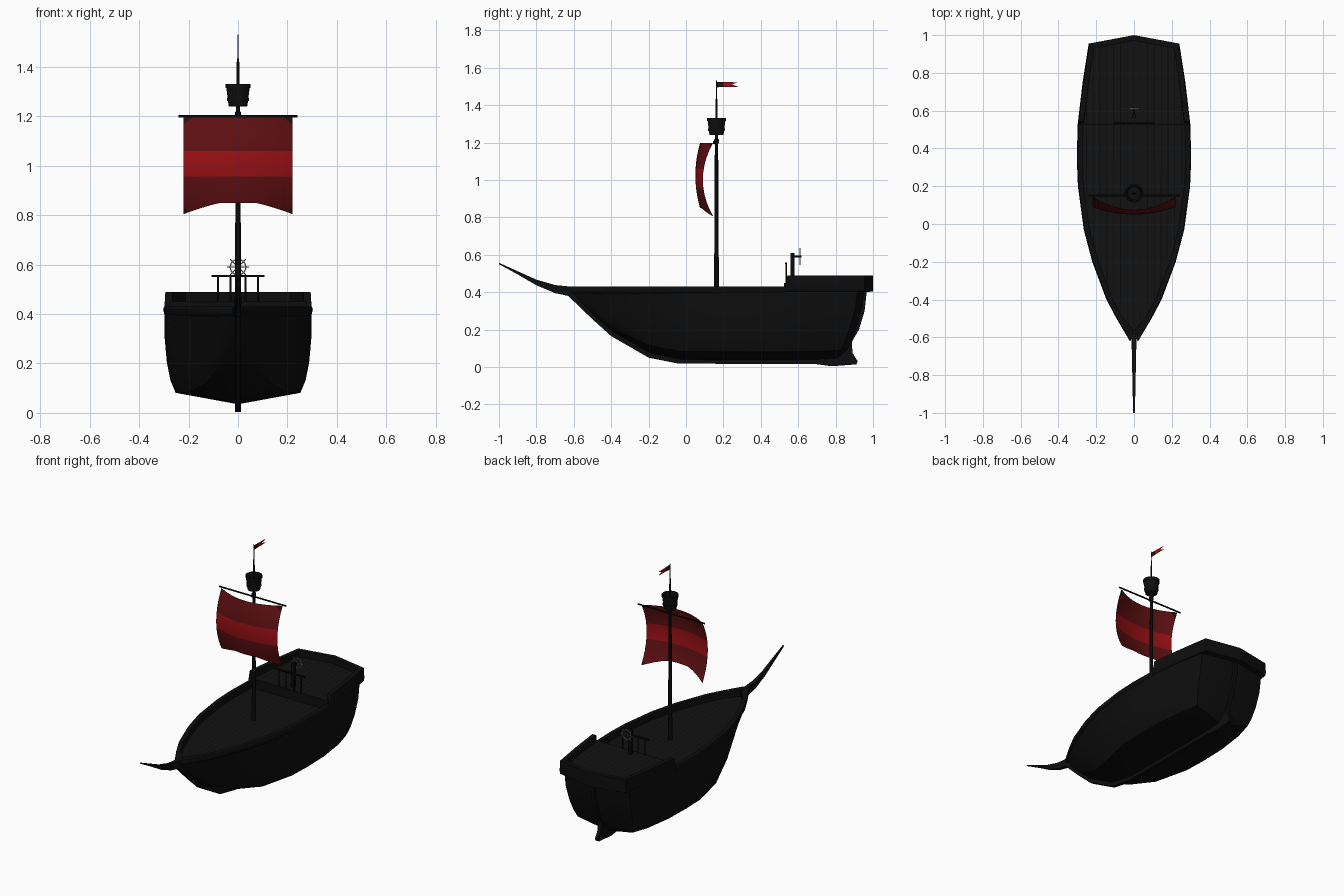
import bpy, bmesh, math
from mathutils import Vector, Matrix

cube = bpy.data.objects.get("Cube")
if cube:
    bpy.data.objects.remove(cube)


def material(name, rgb):
    m = bpy.data.materials.new(name)
    m.use_nodes = True
    m.diffuse_color = (*rgb, 1)
    m.node_tree.nodes["Principled BSDF"].inputs["Base Color"].default_value = (*rgb, 1)
    return m


HULL = material("hull black", (0.0042, 0.0042, 0.0042))
DECK = material("deck black", (0.006, 0.006, 0.006))
SPAR = material("spar black", (0.003, 0.003, 0.003))
DARK_RED = material("dark red", (0.115, 0.005, 0.006))
RED = material("bright red", (0.32, 0.005, 0.007))
PATCH = material("patch brown", (0.022, 0.005, 0.005))
GREY = material("wheel grey", (0.2, 0.2, 0.2))


def finish(name, bm, *mats, angle=30, mirror=False, fix=True):
    if fix:
        bmesh.ops.recalc_face_normals(bm, faces=bm.faces[:])
    mesh = bpy.data.meshes.new(name)
    bm.to_mesh(mesh)
    bm.free()
    mesh.shade_smooth()
    mesh.set_sharp_from_angle(angle=math.radians(angle))
    for m in mats:
        mesh.materials.append(m)
    ob = bpy.data.objects.new(name, mesh)
    bpy.context.collection.objects.link(ob)
    if mirror:
        ob.modifiers.new("Mirror", 'MIRROR')
    return ob


def loft(name, rings, mat, closed=True, caps=True, **kw):
    """Skin a row of equal cross-sections."""
    bm = bmesh.new()
    rows = [[bm.verts.new(p) for p in r] for r in rings]
    n = len(rows[0])
    for a, b in zip(rows, rows[1:]):
        for i in range(n if closed else n - 1):
            j = (i + 1) % n
            bm.faces.new((a[i], a[j], b[j], b[i]))
    if caps:
        bm.faces.new(rows[0])
        bm.faces.new(rows[-1])
    bmesh.ops.remove_doubles(bm, verts=bm.verts[:], dist=0.0002)
    return finish(name, bm, mat, **kw)


def beam(name, sections, mat):
    """Square timber along y from (y, bottom, top, half width)."""
    return loft(name, [[(-w, y, b), (w, y, b), (w, y, t), (-w, y, t)]
                       for y, b, t, w in sections], mat)


def plate(name, outline, half, mat):
    """Flat board in the yz plane."""
    return loft(name, [[(x, y, z) for y, z in outline] for x in (-half, half)], mat)


def lathe(name, profile, mat, y, sides=12):
    """Turned part around a vertical axis from (radius, z)."""
    rings = []
    for r, z in profile:
        rings.append([(r * math.cos(2 * math.pi * i / sides),
                       y + r * math.sin(2 * math.pi * i / sides), z) for i in range(sides)])
    return loft(name, rings, mat, caps=False)


def rod(name, a, b, r, mat, sides=8):
    a, b = Vector(a), Vector(b)
    d = b - a
    bm = bmesh.new()
    m = Matrix.Translation((a + b) / 2) @ d.to_track_quat('Z', 'Y').to_matrix().to_4x4()
    bmesh.ops.create_cone(bm, cap_ends=True, segments=sides, radius1=r, radius2=r,
                          depth=d.length, matrix=m)
    return finish(name, bm, mat, angle=50)


# Hull: half sections (y, half width, keel height, stern rake, fullness)
STATIONS = [(-.61, .018, .385, 0, 0), (-.5, .087, .275, 0, .1), (-.4, .14, .19, 0, .3),
            (-.2, .215, .075, 0, .65), (-.03, .26, .038, 0, .85), (.2, .291, .035, 0, 1),
            (.35, .297, .035, 0, 1), (.53, .292, .035, 0, 1), (.74, .265, .038, .03, 1),
            (.92, .232, .045, .11, 1), (.955, 0, .05, .11, 1)]
SECTION = [(0, 0), (.12, .85), (.25, .92), (.44, .97), (.7, 1), (1, 1)]
rings = []
for y, w, keel, rake, full in STATIONS:
    ring = []
    for t, f in SECTION:
        f = full * f + (1 - full) * t ** .75
        ring.append((w * f, y - rake * (1 - t) ** 1.6, keel + (.42 - keel) * t))
    rings.append(ring)
loft("hull", rings, HULL, closed=False, caps=False, mirror=True)

# Stem, keel and bowsprit in one curved timber
beam("bowsprit", [(-1, .55, .557, .004), (-.9, .495, .512, .007), (-.8, .437, .467, .009),
                  (-.7, .395, .438, .011), (-.62, .378, .43, .013), (-.58, .355, .43, .013)], HULL)
beam("keel", [(-.63, .38, .42, .012), (-.5, .255, .31, .012), (-.4, .165, .22, .012),
              (-.2, .05, .1, .012), (-.04, .018, .06, .012), (.84, .015, .06, .012)], HULL)
plate("stern_post", [(.8, .03), (.86, .06), (.89, .14), (.925, .2), (.955, .3), (.967, .41),
                     (.93, .41), (.91, .3), (.88, .2), (.83, .12)], .012, HULL)
plate("rudder", [(.69, .016), (.78, .004), (.91, .014), (.918, .03), (.89, .075),
                 (.887, .14), (.86, .12), (.82, .05)], .012, HULL)

# Bulwarks: outer line, and an inner line set in from it
outer = [(.018, -.62)] + [(w + .002, y) for y, w, *_ in STATIONS[1:8]]
inner = [(.002, -.565)] + [(w - .025, y + .01) for w, y in outer[1:-1]] + [(outer[-1][0] - .025, .53)]
aft_outer = [(.294, .53), (.268, .75), (.236, .955), (0, 1)]
aft_inner = [(.266, .53), (.24, .75), (.212, .93), (0, .972)]


def bulwark(name, outs, ins, low, top, floor, lean=0.0):
    rings = [[(a, b, low), (a + .004 * (a > 0), b, low + .02), (a, b + lean * (i == 0), top),
              (c, d + lean * (i == 0), top), (c, d, floor)]
             for i, ((a, b), (c, d)) in enumerate(zip(outs, ins))]
    loft(name, rings, HULL, mirror=True)


bulwark("main_bulwark", outer, inner, .4, .43, .375)
bulwark("stern_bulwark", aft_outer, aft_inner, .405, .49, .4, lean=.012)


# Planked decks: outline cut lengthwise, seams left as thin borders
def deck(name, half, z):
    bm = bmesh.new()
    ring = half + [(-x, y) for x, y in reversed(half) if x > 0]
    bm.faces.new([bm.verts.new((x, y, z)) for x, y in ring])
    for k in range(-7, 8):
        bmesh.ops.bisect_plane(bm, geom=bm.verts[:] + bm.edges[:] + bm.faces[:],
                               plane_co=(k * .036, 0, 0), plane_no=(1, 0, 0))
    seams = bmesh.ops.inset_individual(bm, faces=bm.faces[:], thickness=.003)["faces"]
    for f in seams:
        f.material_index = 1
    bmesh.ops.recalc_face_normals(bm, faces=bm.faces[:])
    if sum(f.normal.z for f in bm.faces) < 0:
        bmesh.ops.reverse_faces(bm, faces=bm.faces[:])
    finish(name, bm, DECK, SPAR, fix=False)


deck("main_deck", inner, .39)
deck("quarter_deck", aft_inner, .45)
beam("quarter_deck_bulkhead", [(.525, .38, .45, .28), (.54, .38, .45, .28)], HULL)

# Balustrade at the front of the quarter deck
for x in (-.08, -.03, .03, .08):
    rod("balustrade_post", (x, .535, .45), (x, .535, .555), .004, SPAR)
beam("balustrade_rail", [(.529, .551, .559, .107), (.541, .551, .559, .107)], SPAR)

# Steering wheel and its stand
HUB = Vector((0, .61, .59))
beam("wheel_stand", [(.56, .45, .61, .01), (.58, .45, .61, .01)], SPAR)
rod("wheel_axle", (0, .57, .59), (0, .617, .59), .005, SPAR)
rim = []
for i in range(25):
    a = 2 * math.pi * i / 24
    d = Vector((math.cos(a), 0, math.sin(a)))
    rim.append([HUB + d * r + Vector((0, s, 0)) for r, s in
                ((.029, -.003), (.034, -.003), (.034, .003), (.029, .003))])
loft("wheel_rim", rim, GREY, caps=False)
for i in range(4):
    a = math.pi * i / 4
    d = Vector((math.cos(a), 0, math.sin(a))) * .045
    rod("wheel_spoke", HUB - d, HUB + d, .002, GREY, 6)

# Mast, crow's nest and yard
MAST_Y = .163
lathe("mast", [(0, .38), (.014, .38), (.012, .6), (.009, 1.19), (.013, 1.2), (.013, 1.215),
               (.009, 1.22), (.009, 1.25), (.006, 1.26), (.005, 1.43), (.003, 1.435),
               (.002, 1.532), (0, 1.532)], SPAR, MAST_Y)
lathe("crows_nest", [(0, 1.24), (.037, 1.24), (.041, 1.262), (.044, 1.262), (.045, 1.274),
                     (.042, 1.274), (.047, 1.315), (.05, 1.315), (.051, 1.332), (.043, 1.332),
                     (.034, 1.25), (0, 1.25)], HULL, MAST_Y)
rod("yard", (-.24, .15, 1.2), (.24, .15, 1.2), .005, SPAR)
rod("yard_tie", (0, .145, 1.2), (0, MAST_Y, 1.2), .008, SPAR)

# Billowing sail with a bright middle band and dark corner patches
bm = bmesh.new()
NX, NZ, HALF = 12, 10, .22
grid = []
for j in range(NZ + 1):
    row = []
    for i in range(NX + 1):
        x = HALF * (2 * i / NX - 1)
        bottom = .85 - .045 * max(0, (abs(x) - .07) / .15) ** 1.2
        v = 2 * j / NZ - 1
        y = .05 + .025 * v * v + (.04 + .03 * v * v) * (x / HALF) ** 2
        row.append(bm.verts.new((x, y, bottom + (1.198 - bottom) * j / NZ)))
    grid.append(row)
for a, b in zip(grid, grid[1:]):
    for i in range(NX):
        bm.faces.new((a[i], a[i + 1], b[i + 1], b[i]))
cuts = [((0, 0, 1.06), (0, 0, 1)), ((0, 0, .957), (0, 0, 1))]
for s in (-1, 1):
    cuts += [((s * .18, 0, 1.2), (s, 0, 1.2)), ((s * .22, 0, .832), (s, 0, -1))]
for co, no in cuts:
    bmesh.ops.bisect_plane(bm, geom=bm.verts[:] + bm.edges[:] + bm.faces[:],
                           plane_co=co, plane_no=no)
for f in bm.faces:
    c = f.calc_center_median()
    x = abs(c.x)
    if (x - .18) + 1.2 * (c.z - 1.2) > 0 or (x - .22) - (c.z - .832) > 0:
        f.material_index = 2
    elif .957 < c.z < 1.06:
        f.material_index = 1
finish("sail", bm, DARK_RED, RED, PATCH, fix=False)

# Swallow-tailed pennant with a dark band by the pole
plate("pennant_hoist", [(MAST_Y, 1.495), (.2, 1.497), (.2, 1.523), (MAST_Y, 1.525)], .001, PATCH)
plate("pennant_fly", [(.2, 1.497), (.28, 1.498), (.245, 1.51), (.28, 1.522), (.2, 1.523)], .001, RED)
